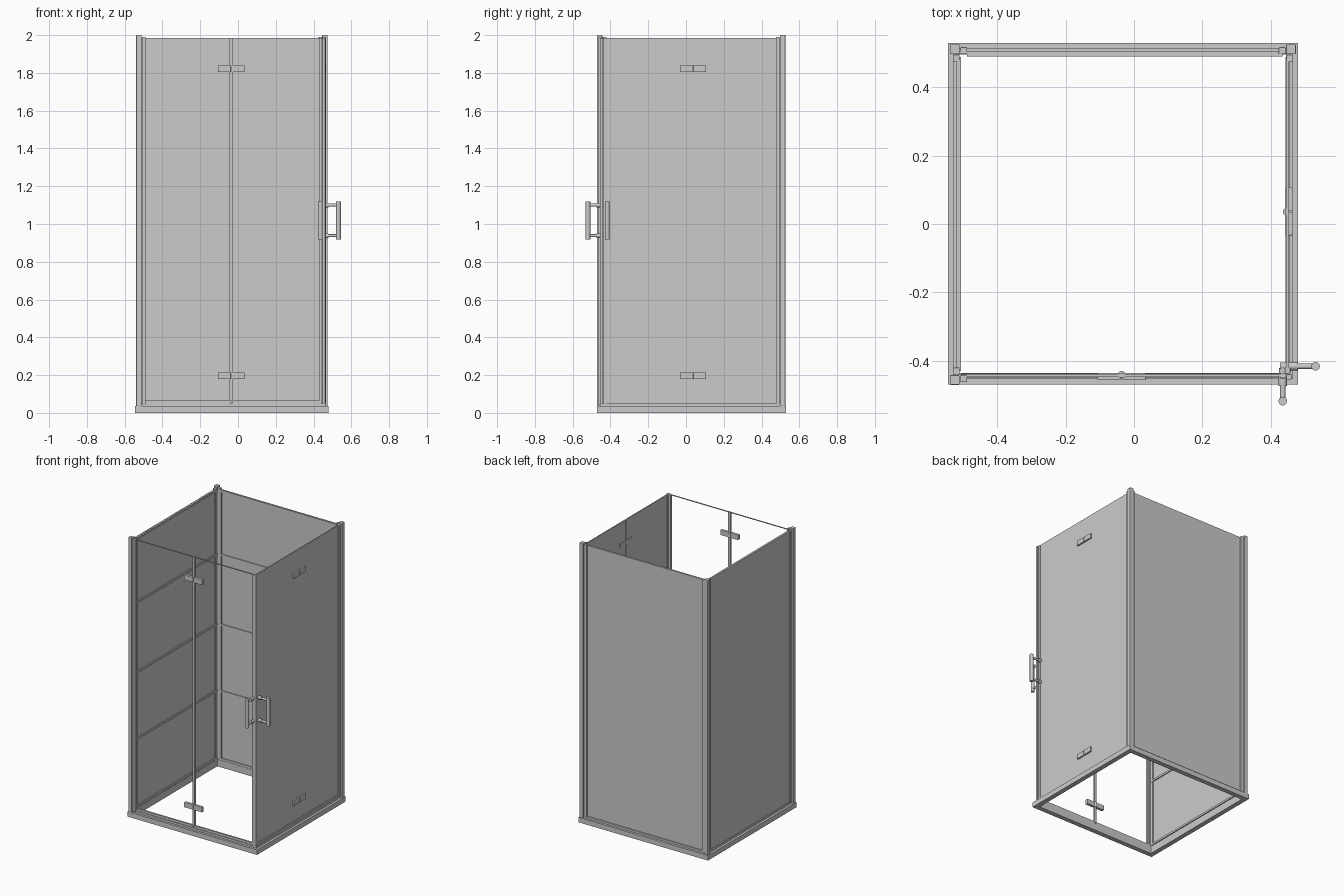
import bpy, bmesh
from mathutils import Vector

if "Cube" in bpy.data.objects:
    bpy.data.objects.remove(bpy.data.objects["Cube"])


def box(name, x0, x1, y0, y1, z0, z1, bevel=0.0):
    bm = bmesh.new()
    bmesh.ops.create_cube(bm, size=1)
    for v in bm.verts:
        v.co = Vector(((x0 + x1) / 2 + v.co.x * (x1 - x0),
                       (y0 + y1) / 2 + v.co.y * (y1 - y0),
                       (z0 + z1) / 2 + v.co.z * (z1 - z0)))
    if bevel:
        bmesh.ops.bevel(bm, geom=bm.edges[:], offset=bevel, segments=2,
                        affect='EDGES', profile=0.5)
    me = bpy.data.meshes.new(name)
    bm.to_mesh(me)
    bm.free()
    ob = bpy.data.objects.new(name, me)
    bpy.context.collection.objects.link(ob)
    return ob


def rod(name, a, b, r):
    a, b = Vector(a), Vector(b)
    d = b - a
    bpy.ops.mesh.primitive_cylinder_add(vertices=24, radius=r, depth=d.length,
                                        location=(a + b) / 2)
    ob = bpy.context.object
    ob.name = name
    ob.rotation_euler = d.to_track_quat('Z', 'Y').to_euler()
    bpy.ops.object.shade_smooth_by_angle()


def ring(name, x0, x1, y0, y1, w, z0, z1):
    # mitred rectangular frame lying flat
    bm = bmesh.new()
    loops = []
    for i, z in ((0, z0), (0, z1), (w, z1), (w, z0)):
        loops.append([bm.verts.new(p) for p in (
            (x0 + i, y0 + i, z), (x1 - i, y0 + i, z),
            (x1 - i, y1 - i, z), (x0 + i, y1 - i, z))])
    for k in range(4):
        a, b = loops[k], loops[(k + 1) % 4]
        for j in range(4):
            n = (j + 1) % 4
            bm.faces.new((a[j], a[n], b[n], b[j]))
    bmesh.ops.recalc_face_normals(bm, faces=bm.faces[:])
    me = bpy.data.meshes.new(name)
    bm.to_mesh(me)
    bm.free()
    bpy.context.collection.objects.link(bpy.data.objects.new(name, me))


# Plan of the enclosure: outer base edges and glass lines
X0, X1, Y0, Y1 = -0.545, 0.48, -0.47, 0.53
GL, GR, GF, GB = -0.518, 0.45, -0.444, 0.502
T = 0.004          # half glass thickness
TOP = 1.985

# Base frame with a raised sill
ring("base_frame", X0, X1, Y0, Y1, 0.034, 0, 0.036)
ring("base_sill", X0 + 0.016, X1 - 0.016, Y0 + 0.016, Y1 - 0.016, 0.018, 0.036, 0.05)

# Wall posts at three corners, each with two glazing profiles
for tag, cx, cy, sx, sy in (("front_left", -0.525, -0.457, 1, 1),
                            ("back_left", -0.525, 0.512, 1, -1),
                            ("back_right", 0.460, 0.512, -1, -1)):
    box(tag + "_post", cx - 0.014, cx + 0.014, cy - 0.014, cy + 0.014, 0.036, 2.0, 0.002)
    for name, dx, dy in (("profile_a", 0.026 * sx, 0.004 * sy), ("profile_b", 0.004 * sx, 0.026 * sy)):
        box(tag + "_" + name, cx + dx - 0.01, cx + dx + 0.01,
            cy + dy - 0.01, cy + dy + 0.01, 0.045, 1.99, 0.002)

# Fixed glass on the left and back
box("left_glass", GL - T, GL + T, -0.445, 0.50, 0.045, TOP)
box("back_glass", -0.512, 0.45, GB - T, GB + T, 0.045, TOP)

# Inner glazing grid on the fixed glass
for i, z in enumerate((0.062, 0.545, 1.02, 1.52, 1.977)):
    box(f"left_grid_bar_{i}", GL + T, GL + 0.011, -0.43, 0.49, z - 0.007, z + 0.007)
    box(f"back_grid_bar_{i}", -0.49, 0.435, GB - 0.011, GB - T, z - 0.007, z + 0.007)
for i, y in enumerate((-0.418, 0.475)):
    box(f"left_grid_stile_{i}", GL + T, GL + 0.011, y - 0.006, y + 0.006, 0.055, TOP)
for i, x in enumerate((-0.483, 0.428)):
    box(f"back_grid_stile_{i}", x - 0.006, x + 0.006, GB - 0.011, GB - T, 0.055, TOP)

# Right door: two glass leaves and the seal between them
box("right_door_leaf", GR - T, GR + T, -0.438, 0.031, 0.062, TOP)
box("right_fixed_leaf", GR - T, GR + T, 0.041, 0.492, 0.062, TOP)
box("right_centre_seal", GR - 0.006, GR + 0.003, 0.027, 0.045, 0.062, TOP)
box("right_bottom_seal", GR - 0.006, GR + 0.006, -0.435, 0.49, 0.046, 0.064)
box("right_side_seal", GR - 0.006, GR + 0.006, 0.475, 0.487, 0.046, TOP)

# Front door: open leaves shown by their edge strips
for tag, a, b in (("front_fixed", -0.505, -0.040), ("front_door", -0.032, 0.442)):
    box(tag + "_top_edge", a, b, GF - T, GF + T, TOP - 0.004, TOP)
    box(tag + "_bottom_edge", a, b, GF - 0.006, GF + 0.006, 0.05, 0.066)
    for i, x in enumerate((a, b)):
        box(f"{tag}_side_edge_{i}", x - 0.004, x + 0.004, GF - T, GF + T, 0.062, TOP)
box("front_centre_seal", -0.045, -0.027, GF - 0.006, GF + 0.006, 0.062, TOP)

# Magnetic seals where the doors meet
box("front_corner_seal", 0.428, 0.444, GF - 0.008, GF + 0.008, 0.05, TOP, 0.002)
box("right_corner_seal", GR - 0.008, GR + 0.008, -0.438, -0.42, 0.05, TOP, 0.002)
box("corner_seal_strip", 0.446, 0.462, -0.456, -0.44, 0.05, TOP, 0.002)

# Hinges: plates on both glass faces plus a pin
for i, z in enumerate((0.197, 1.822)):
    z0, z1 = z - 0.018, z + 0.018
    for tag, a, b in (("a", -0.107, -0.038), ("b", -0.034, 0.035)):
        box(f"front_hinge_{i}{tag}", a, b, GF - 0.012, GF + 0.008, z0, z1, 0.002)
    for tag, a, b in (("a", -0.033, 0.034), ("b", 0.038, 0.107)):
        box(f"right_hinge_{i}{tag}", GR - 0.008, GR + 0.015, a, b, z0, z1, 0.002)
    rod(f"front_hinge_pin_{i}", (-0.036, GF + 0.004, z0), (-0.036, GF + 0.004, z1), 0.01)
    rod(f"right_hinge_pin_{i}", (GR - 0.004, 0.036, z0), (GR - 0.004, 0.036, z1), 0.01)

# Handles: round grip, two standoffs, inner knobs
rod("right_handle_grip", (0.532, -0.417, 0.917), (0.532, -0.417, 1.12), 0.0125)
rod("front_handle_grip", (0.436, -0.519, 0.917), (0.436, -0.519, 1.12), 0.0125)
for i, z in enumerate((0.938, 1.10)):
    rod(f"right_handle_standoff_{i}", (0.44, -0.417, z), (0.532, -0.417, z), 0.008)
    rod(f"right_handle_collar_{i}", (0.454, -0.417, z), (0.48, -0.417, z), 0.012)
    rod(f"right_handle_knob_{i}", (0.428, -0.417, z), (0.446, -0.417, z), 0.011)
    rod(f"front_handle_standoff_{i}", (0.436, -0.43, z), (0.436, -0.519, z), 0.008)
    rod(f"front_handle_collar_{i}", (0.436, -0.448, z), (0.436, -0.474, z), 0.012)
    rod(f"front_handle_knob_{i}", (0.436, -0.422, z), (0.436, -0.44, z), 0.011)
